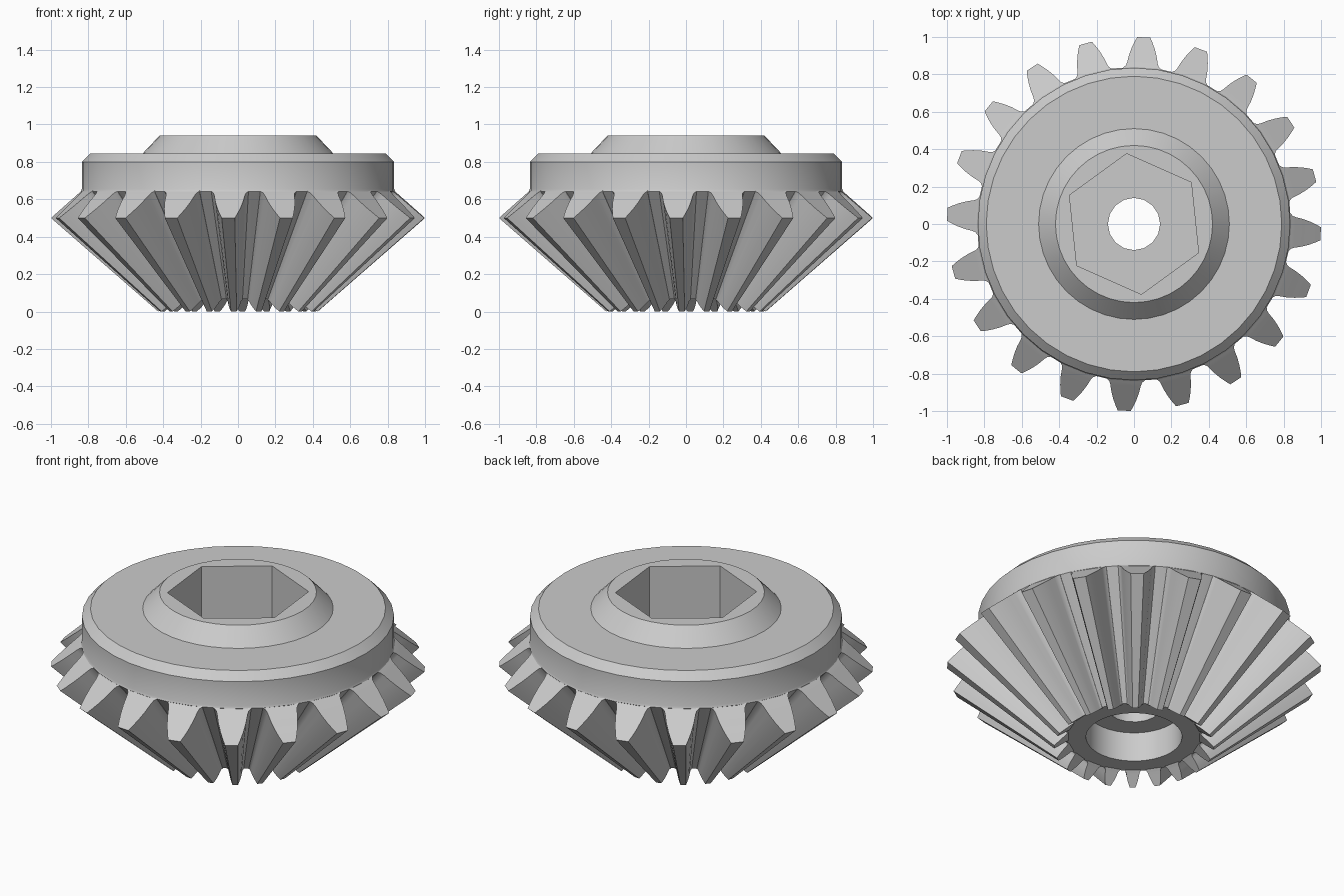
import bpy
import bmesh
from math import cos, sin, pi, radians
from mathutils import Vector

cube = bpy.data.objects.get("Cube")
if cube:
    bpy.data.objects.remove(cube, do_unlink=True)

steel = bpy.data.materials.new("light_grey_steel")
steel.use_nodes = True
GREY = (0.6, 0.6, 0.6, 1)
steel.diffuse_color = GREY
steel.node_tree.nodes["Principled BSDF"].inputs["Base Color"].default_value = GREY

SEGMENTS = 40
TEETH = 20
APEX = Vector((0, 0, -0.372))      # common point of the tooth cones
INNER = 0.427                      # small tooth end relative to the large end
ROOT, TIP = (0.84, 0.643), (1.0, 0.5)


def finish(bm, name):
    bmesh.ops.recalc_face_normals(bm, faces=bm.faces)
    mesh = bpy.data.meshes.new(name)
    bm.to_mesh(mesh)
    bm.free()
    mesh.materials.append(steel)
    obj = bpy.data.objects.new(name, mesh)
    bpy.context.collection.objects.link(obj)
    bpy.ops.object.select_all(action='DESELECT')
    obj.select_set(True)
    bpy.context.view_layer.objects.active = obj
    bpy.ops.object.shade_smooth_by_angle(angle=radians(30))
    return obj


def ring(bm, r, z, n=SEGMENTS, phase=0.0):
    return [bm.verts.new((r * cos(phase + 2 * pi * i / n), r * sin(phase + 2 * pi * i / n), z))
            for i in range(n)]


def wall(bm, a, b):
    n = len(a)
    for i in range(n):
        j = (i + 1) % n
        bm.faces.new((a[i], a[j], b[j], b[i]))


def flat_annulus(bm, outer, inner):
    edges = [bm.edges.get((loop[i - 1], loop[i])) for loop in (outer, inner) for i in range(len(loop))]
    bmesh.ops.triangle_fill(bm, edges=edges, use_beauty=True)


# Gear body: bore, root cone, rim, hub
bm = bmesh.new()
profile = [(0.257, 0.24), (0.257, 0.066), (0.363, 0.066), ROOT, (0.835, 0.655),
           (0.835, 0.8), (0.79, 0.845), (0.51, 0.845), (0.42, 0.94)]
rings = [ring(bm, r, z) for r, z in profile]
for a, b in zip(rings, rings[1:]):
    wall(bm, a, b)

# Hexagonal socket and the small through hole
hex_top, hex_floor = [ring(bm, 0.378, z, 6, radians(36)) for z in (0.94, 0.44)]
hole_top, hole_bottom = [ring(bm, 0.14, z, 16) for z in (0.44, 0.24)]
wall(bm, hex_top, hex_floor)
wall(bm, hole_top, hole_bottom)
flat_annulus(bm, rings[-1], hex_top)
flat_annulus(bm, hex_floor, hole_top)
flat_annulus(bm, rings[0], hole_bottom)
finish(bm, "gear_body")

# Teeth: (height from root to tip, half width), tapering towards the apex
flank = [(-0.1, 0.1), (0.0, 0.1), (0.06, 0.088), (0.16, 0.082),
         (0.4, 0.074), (0.65, 0.061), (0.85, 0.047), (1.0, 0.035)]
section = [(t, -w) for t, w in flank] + [(t, w) for t, w in reversed(flank)]
bm = bmesh.new()
for k in range(TEETH):
    middle = 2 * pi * k / TEETH - radians(3)
    large = []
    for t, w in section:
        r = ROOT[0] + t * (TIP[0] - ROOT[0])
        z = ROOT[1] + t * (TIP[1] - ROOT[1])
        angle = middle + w / r
        large.append(Vector((r * cos(angle), r * sin(angle), z)))
    outer = [bm.verts.new(p) for p in large]
    inner = [bm.verts.new(APEX + INNER * (p - APEX)) for p in large]
    wall(bm, outer, inner)
    # End faces as strips across the tooth
    n = len(section)
    for end in (outer, inner):
        for i in range(n // 2 - 1):
            bm.faces.new((end[i], end[i + 1], end[n - 2 - i], end[n - 1 - i]))
finish(bm, "gear_teeth")
